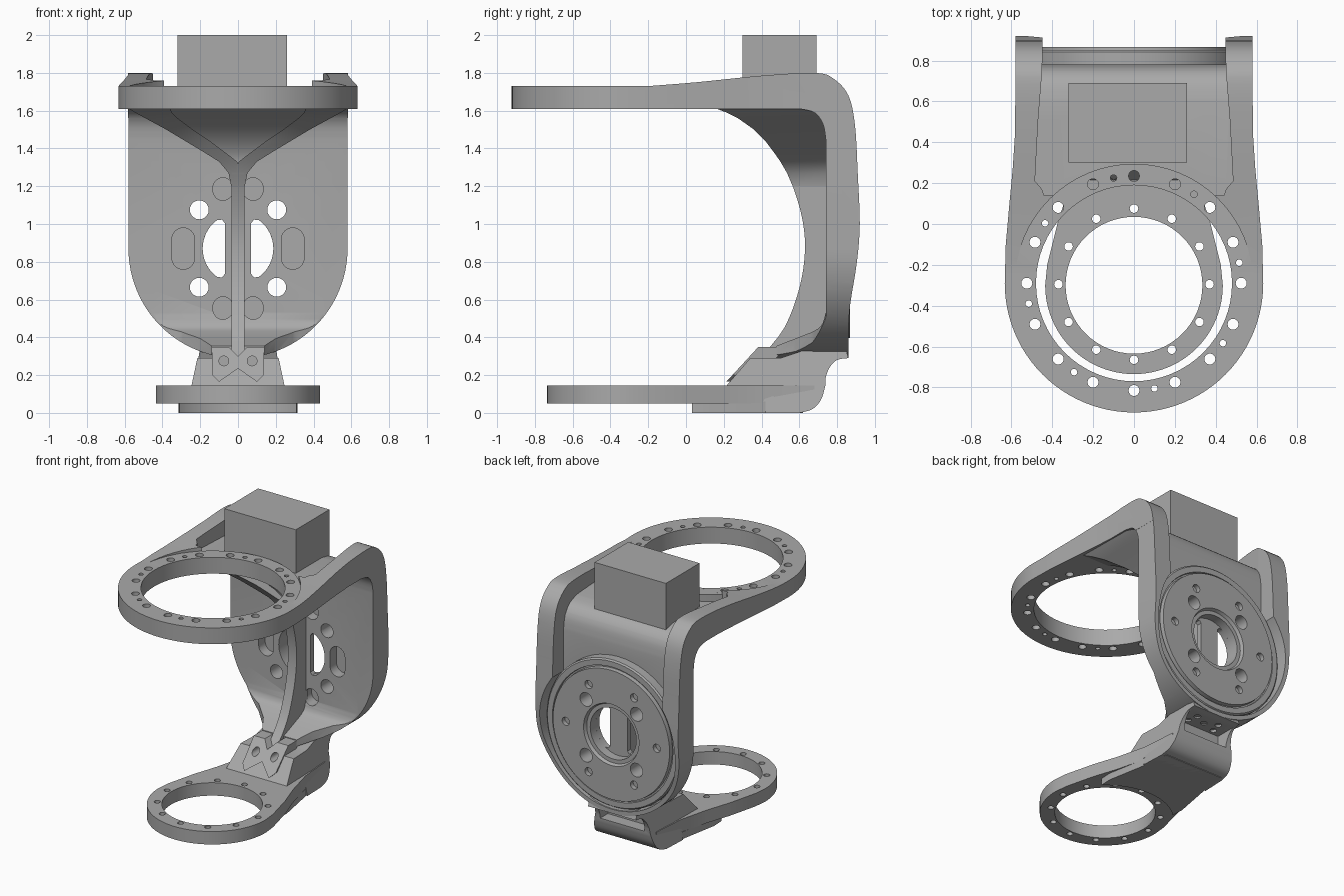
import bpy, bmesh, math
from mathutils import Vector

if "Cube" in bpy.data.objects:
    bpy.data.objects.remove(bpy.data.objects["Cube"])

GREY = (0.40, 0.40, 0.40, 1)
mat = bpy.data.materials.new("machined grey")
mat.use_nodes = True
mat.diffuse_color = GREY
mat.node_tree.nodes["Principled BSDF"].inputs["Base Color"].default_value = GREY


def circle(cx, cy, r, n=24, a0=0, a1=360):
    """Points on a circle, or on an arc with both ends included."""
    steps = n if a1 - a0 == 360 else n - 1
    return [(cx + r * math.cos(math.radians(a0 + (a1 - a0) * i / steps)),
             cy + r * math.sin(math.radians(a0 + (a1 - a0) * i / steps))) for i in range(n)]


def polar(cx, cy, r, angles, hole, n=14):
    """Small circles spread around a centre."""
    return [circle(cx + r * math.cos(math.radians(a)), cy + r * math.sin(math.radians(a)), hole, n)
            for a in angles]


def slot(cx, cy, w, h):
    """Upright slot with round ends."""
    r, d = w / 2, (h - w) / 2
    return circle(cx, cy + d, r, 12, 0, 180) + circle(cx, cy - d, r, 12, 180, 360)


def spline(pts, n=4):
    """Smooth curve through the points."""
    p = [Vector(q) for q in [pts[0], *pts, pts[-1]]]
    out = []
    for a, b, c, d in zip(p, p[1:], p[2:], p[3:]):
        for i in range(n):
            t = i / n
            out.append(tuple(0.5 * (2 * b + (c - a) * t + (2 * a - 5 * b + 4 * c - d) * t * t
                                    + (3 * b - a - 3 * c + d) * t ** 3)))
    return out + [pts[-1]]


def flip(pts):
    return [(-x, y) for x, y in reversed(pts)]


def mirror(half):
    """Close a right-hand outline with its mirror image."""
    return half + flip(half)


def finish(name, bm):
    bmesh.ops.recalc_face_normals(bm, faces=bm.faces)
    me = bpy.data.meshes.new(name)
    bm.to_mesh(me)
    bm.free()
    me.materials.append(mat)
    ob = bpy.data.objects.new(name, me)
    bpy.context.collection.objects.link(ob)
    return ob


def loft(name, stacks):
    """Each stack is a list of equal-length rings, capped at both ends."""
    bm = bmesh.new()
    for rings in stacks:
        vs = [[bm.verts.new(p) for p in ring] for ring in rings]
        n = len(vs[0])
        bm.faces.new(vs[0])
        bm.faces.new(vs[-1])
        for a, b in zip(vs, vs[1:]):
            for i in range(n):
                bm.faces.new((a[i], a[(i + 1) % n], b[(i + 1) % n], b[i]))
    return finish(name, bm)


def prism(name, outlines, axis, lo, hi):
    """Extrude outlines along an axis."""
    place = {"x": lambda a, b, t: (t, a, b), "y": lambda a, b, t: (a, t, b),
             "z": lambda a, b, t: (a, b, t)}[axis]
    return loft(name, [[[place(a, b, t) for a, b in o] for t in (lo, hi)] for o in outlines])


def boolean(ob, cutter, op="DIFFERENCE", keep=False):
    m = ob.modifiers.new("cut", "BOOLEAN")
    m.operation, m.object, m.solver = op, cutter, "EXACT"
    bpy.context.view_layer.objects.active = ob
    bpy.ops.object.modifier_apply(modifier=m.name)
    if not keep:
        bpy.data.objects.remove(cutter)


RY, CZ = -0.29, 0.87      # ring centre in y, back disc centre in z

# Main frame: C-shaped side profile trimmed by the plan and back outlines
outer = [(-0.95, 1.73), (-0.25, 1.73)] + spline(
    [(-0.2, 1.73), (0.05, 1.75), (0.4, 1.785), (0.68, 1.80), (0.78, 1.77), (0.86, 1.68),
     (0.895, 1.52), (0.91, 1.25), (0.92, 1.0), (0.905, 0.8), (0.87, 0.58), (0.86, 0.45)])
inner = [(0.86, 0.27), (0.48, 0.27), (0.48, 0.355)] + spline(
    [(0.66, 0.425), (0.715, 0.46), (0.74, 0.53)]) + spline(
    [(0.74, 1.45), (0.725, 1.53), (0.68, 1.59), (0.6, 1.61)]) + [(-0.95, 1.61)]
frame = prism("frame", [outer + inner], "x", -0.7, 0.7)
sides = [(0.628, -0.1), (0.61, 0.1), (0.594, 0.27), (0.582, 0.45), (0.58, 1.0)]
plan = circle(0, RY, 0.633, 49, 180, 360) + mirror(sides)
boolean(frame, prism("c", [plan], "z", 0, 2.2), "INTERSECT")
back = circle(0, CZ, 0.58, 49, 180, 360) + mirror([(0.58, 1.56), (0.7, 1.605), (0.7, 2.2)])
boolean(frame, prism("c", [back], "y", -1.2, 1.2), "INTERSECT")

# Narrow the lower lip towards its front
lip = [(0.14, 0.4), (0.14, 0.48), (0.20, 0.58), (0.30, 0.67), (0.45, 0.74), (0.7, 0.74), (0.7, 0.4)]
boolean(frame, prism("c", [lip, flip(lip)], "z", 0.2, 0.65))

# Channel between the side rims, stopping at the flat ring pad
channel = prism("c", [[(0.14, 2.2), (0.14, 1.68)] + spline(
    [(0.6, 1.68), (0.7, 1.655), (0.76, 1.59), (0.78, 1.49)]) + [(0.78, CZ), (1.2, CZ), (1.2, 2.2)]],
    "x", -0.55, 0.55)
boolean(channel, prism("c2", [mirror([(0.40, 0.0), (0.45, 0.17), (0.485, 0.21), (0.47, 0.5), (0.45, 0.75),
                                      (0.44, 1.3)])], "z", 0, 2.5), "INTERSECT")
boolean(channel, prism("c2", [circle(0, RY, 0.585, 64)], "z", 1, 1.73))
boolean(frame, channel)
boolean(frame, prism("c", [circle(0, RY, 0.583, 64)], "z", 1.7301, 2.0))
boolean(frame, prism("c", [circle(0, CZ, 0.55, 64)], "y", 0.78, 1.0))

# Upper ring bore and bolt holes
boolean(frame, prism("c", [circle(0, RY, 0.48, 64)], "z", 1.5, 1.9))
boolean(frame, prism("c", polar(0, RY, 0.525, [22.5 * i for i in range(16)], 0.027)
                     + polar(0, RY, 0.525, range(11, 360, 45), 0.016), "z", 1.5, 1.9))

# Back disc with a groove and a stepped bore
rows = [(0.187, 0.76), (0.54, 0.76), (0.54, 0.842), (0.53, 0.852), (0.49, 0.852), (0.487, 0.838),
        (0.477, 0.838), (0.474, 0.868), (0.225, 0.868), (0.215, 0.845), (0.187, 0.845)]
bm = bmesh.new()
N = 64
rings = [[bm.verts.new((r * math.cos(2 * math.pi * i / N), y, CZ + r * math.sin(2 * math.pi * i / N)))
          for i in range(N)] for r, y in rows]
for a, b in zip(rings, rings[1:] + rings[:1]):
    for i in range(N):
        bm.faces.new((a[i], a[(i + 1) % N], b[(i + 1) % N], b[i]))
disc = finish("back_disc", bm)
boolean(disc, prism("c", polar(0, CZ, 0.37, range(0, 360, 60), 0.03), "y", 0.835, 1.0))

# Two D-shaped windows in the back plate
window = [(0.07, CZ - 0.135), (0.085, CZ - 0.153), (0.11, CZ - 0.15)] + circle(0, CZ, 0.187, 17, -50, 50) + [
    (0.11, CZ + 0.15), (0.085, CZ + 0.153), (0.07, CZ + 0.135)]
boolean(frame, prism("c", [window, flip(window)], "y", 0.7, 1.0))

# Openings shared by the back plate and the disc
through = [circle(sx * 0.205, CZ + sz * 0.205, 0.05, 20) for sx in (-1, 1) for sz in (-1, 1)]
blind = [slot(sx * 0.29, CZ, 0.12, 0.22) for sx in (-1, 1)]
blind += [slot(sx * 0.08, CZ + sz * 0.315, 0.105, 0.12) for sx in (-1, 1) for sz in (-1, 1)]
for outlines, depth in ((through, 1.0), (blind, 0.815)):
    cutter = prism("c", outlines, "y", 0.6, depth)
    boolean(frame, cutter, keep=True)
    boolean(disc, cutter)

# Central rib
rib_curve = spline([(0.51, 1.32), (0.565, 1.2), (0.615, 1.03), (0.63, 0.86), (0.60, 0.66),
                    (0.52, 0.45), (0.40, 0.30)])
prism("centre_rib", [rib_curve + [(0.76, 0.30), (0.76, 1.32)]], "x", -0.035, 0.035)

# Flared web that joins the rib to the top plate:
# z, outer half width, pocket half width, front y, pocket depth, back y
web = [(1.2, 0.036, 0.002, 0.565, 0.01, 0.76), (1.27, 0.05, 0.003, 0.535, 0.02, 0.76),
       (1.33, 0.10, 0.004, 0.50, 0.04, 0.76), (1.38, 0.18, 0.07, 0.465, 0.07, 0.76),
       (1.44, 0.28, 0.15, 0.42, 0.08, 0.76), (1.5, 0.38, 0.24, 0.36, 0.09, 0.755),
       (1.56, 0.49, 0.32, 0.275, 0.10, 0.75), (1.59, 0.545, 0.35, 0.215, 0.11, 0.735),
       (1.615, 0.585, 0.36, 0.15, 0.14, 0.715)]
loft("rib_web", [[[(-o, y, z), (-p, y, z), (-p, y + d, z), (p, y + d, z), (p, y, z), (o, y, z),
                   (min(o, 0.575), b, z), (-min(o, 0.575), b, z)] for z, o, p, y, d, b in web]])

# Lower arm: ring slab and the pad beneath it
slab = circle(0, -0.30, 0.435, 49, 180, 360) + mirror(
    [(0.425, -0.2), (0.37, 0.02), (0.31, 0.2), (0.255, 0.42), (0.235, 0.68)])
arm = prism("lower_ring", [slab], "z", 0.05, 0.145)
boolean(arm, prism("c", [circle(0, -0.30, 0.335, 64)], "z", -0.1, 0.3))
boolean(arm, prism("c", polar(0, -0.295, 0.37, range(0, 360, 30), 0.021), "z", -0.1, 0.3))
pad = prism("lower_pad", [mirror([(0.31, 0.03), (0.315, 0.12), (0.26, 0.42), (0.24, 0.62)])], "z", 0, 0.052)
boolean(pad, prism("c", [circle(0, -0.30, 0.455, 64)], "z", -0.1, 0.3))

# Neck block between the arm and the frame, narrower towards the top
neck = prism("neck", [[(0.21, 0.06), (0.215, 0.145), (0.34, 0.29), (0.50, 0.29), (0.74, 0.37), (0.84, 0.36)]
                      + spline([(0.86, 0.29), (0.80, 0.28), (0.76, 0.24), (0.74, 0.19)])
                      + spline([(0.737, 0.14), (0.715, 0.07), (0.67, 0.02), (0.6, 0.0)])
                      + [(0.42, 0.0), (0.42, 0.06)]], "x", -1, 1)
for v in neck.data.vertices:
    v.co.x *= 0.275 - 0.20 * min(v.co.z, 0.30) - 0.04 * max(0, v.co.y - 0.3)

# Undercut at the back of the neck with bolt holes in its roof
boolean(neck, prism("c", [mirror([(0.18, 0.16), (0.185, 0.285)])], "y", 0.65, 0.9))
boolean(neck, prism("c", [circle(x, y, 0.023, 14) for x, y in
                          ((-0.11, 0.69), (0.11, 0.69), (0, 0.725), (-0.09, 0.765), (0.09, 0.765))],
                    "z", 0.25, 0.32))

# Sloped clamp at the foot of the rib
clamp = prism("rib_clamp", [mirror([(0.05, 0.35), (0.14, 0.35), (0.135, 0.20), (0.10, 0.165), (0.0001, 0.235)])
                            + [(-0.0001, 0.30)]], "y", 0.0, 0.15)
clamp.data.transform(clamp.matrix_world)
for v in clamp.data.vertices:
    v.co.y += 0.195 + (v.co.z - 0.145) * 0.92
holes = prism("c", [circle(sx * 0.075, 0.275, 0.026, 16) for sx in (-1, 1)], "y", 0.1, 0.42)
boolean(clamp, holes, keep=True)
boolean(neck, holes)

# Box standing in the channel
prism("top_box", [[(-0.32, 0.30), (0.26, 0.30), (0.26, 0.69), (-0.32, 0.69)]], "z", 1.64, 2.0)

# Smooth shading with sharp edges kept
bpy.ops.object.select_all(action="DESELECT")
for ob in bpy.context.collection.objects:
    if ob.type == "MESH":
        ob.select_set(True)
        bpy.context.view_layer.objects.active = ob
bpy.ops.object.shade_smooth_by_angle(angle=math.radians(30))
